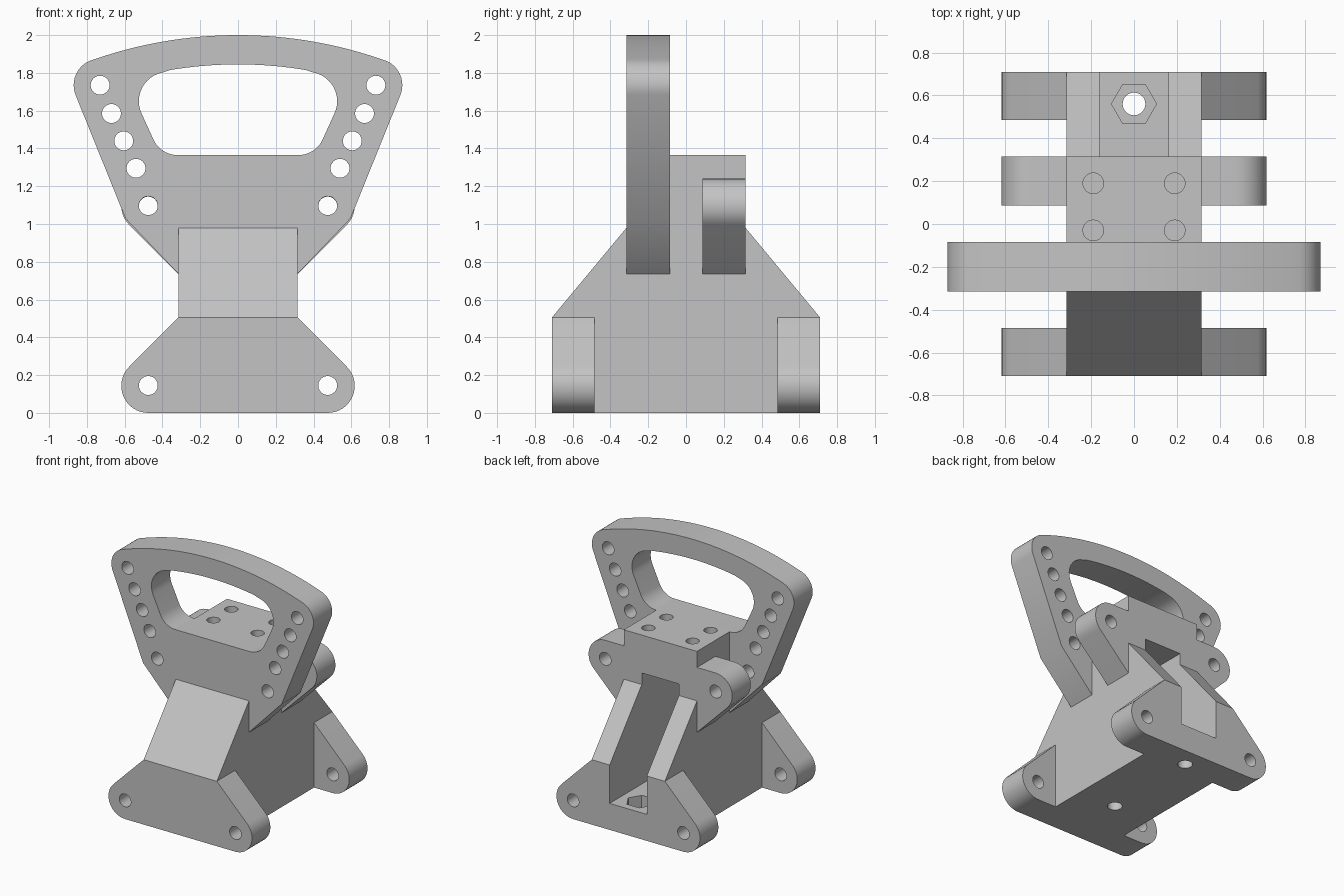
import bpy, bmesh
from math import sin, cos, radians, pi, asin
from mathutils import Matrix

cube = bpy.data.objects.get("Cube")
if cube:
    bpy.data.objects.remove(cube, do_unlink=True)

grey = bpy.data.materials.new("light grey")
grey.use_nodes = True
grey.diffuse_color = (0.55, 0.55, 0.55, 1)
grey.node_tree.nodes["Principled BSDF"].inputs["Base Color"].default_value = grey.diffuse_color

# Extrusion directions: local outline (u, v) is laid in the plane facing each axis
AXES = {
    "X": Matrix(((0, 0, 1, 0), (1, 0, 0, 0), (0, 1, 0, 0), (0, 0, 0, 1))),
    "Y": Matrix(((1, 0, 0, 0), (0, 0, 1, 0), (0, 1, 0, 0), (0, 0, 0, 1))),
    "Z": Matrix.Identity(4),
}


def arc(cx, cy, r, start, end, steps=12):
    """Points on an arc, angles in degrees."""
    angles = [radians(start + (end - start) * i / steps) for i in range(steps + 1)]
    return [(cx + r * cos(a), cy + r * sin(a)) for a in angles]


def circle(cx, cy, r, n=32):
    return arc(cx, cy, r, 0, 360, n)[:-1]


def both_sides(half):
    """Close a right-hand outline with its mirror image."""
    return half + [(-x, y) for x, y in reversed(half) if abs(x) > 1e-5]


def prism(name, loops, low, high, axis):
    """Extrude a filled outline, with any further loops as holes."""
    curve = bpy.data.curves.new(name, "CURVE")
    curve.dimensions = "2D"
    curve.fill_mode = "BOTH"
    curve.extrude = (high - low) / 2
    for loop in loops:
        spline = curve.splines.new("POLY")
        spline.points.add(len(loop) - 1)
        for point, (u, v) in zip(spline.points, loop):
            point.co = (u, v, 0, 1)
        spline.use_cyclic_u = True
    temp = bpy.data.objects.new("outline", curve)
    bpy.context.collection.objects.link(temp)
    graph = bpy.context.evaluated_depsgraph_get()
    mesh = bpy.data.meshes.new_from_object(temp.evaluated_get(graph))
    bpy.data.objects.remove(temp, do_unlink=True)
    bpy.data.curves.remove(curve)

    mesh.transform(AXES[axis] @ Matrix.Translation((0, 0, (low + high) / 2)))
    bm = bmesh.new()
    bm.from_mesh(mesh)
    bmesh.ops.remove_doubles(bm, verts=bm.verts, dist=0.0005)
    bmesh.ops.recalc_face_normals(bm, faces=bm.faces)
    bm.to_mesh(mesh)
    bm.free()
    mesh.name = name
    mesh.materials.clear()
    mesh.materials.append(grey)
    part = bpy.data.objects.new(name, mesh)
    bpy.context.collection.objects.link(part)
    return part


def select(part):
    bpy.ops.object.select_all(action="DESELECT")
    part.select_set(True)
    bpy.context.view_layer.objects.active = part


def cut(part, cutter):
    cutter.hide_render = True
    mod = part.modifiers.new("cut", "BOOLEAN")
    mod.operation = "DIFFERENCE"
    mod.solver = "EXACT"
    mod.object = cutter
    select(part)
    bpy.ops.object.modifier_apply(modifier=mod.name)
    bpy.data.objects.remove(cutter, do_unlink=True)


def finish(part):
    select(part)
    bpy.ops.object.shade_smooth_by_angle(angle=radians(30))


W = 0.315          # half width of the body
BOLT = 0.05        # bolt hole radius
DECK = 1.365       # height of the mounting deck

# Body: sloped block with a raised deck
body = prism("body", [[
    (-0.71, 0), (0.71, 0), (0.71, 0.505), (W, 0.98), (W, DECK),
    (-0.085, DECK), (-0.085, 0.98), (-W, 0.98), (-0.71, 0.505)]], -W, W, "X")

# Rear channel
channel = [(-0.3, 0.206), (0.8, 0.206), (0.8, 1.07), (-0.3, 1.07)]
cut(body, prism("channel_cutter", [channel], -0.16, 0.16, "X"))

# Floor bolt holes with hexagonal nut pockets
for y in (0.56, -0.21):
    cut(body, prism("nut_cutter", [circle(0, y, 0.105, 6)], 0.11, 0.3, "Z"))
    cut(body, prism("bolt_cutter", [circle(0, y, 0.053)], -0.1, 0.3, "Z"))

# Blind holes in the deck
for x in (-0.19, 0.19):
    for y in (-0.03, 0.19):
        cut(body, prism("deck_hole_cutter", [circle(x, y, 0.048)], 1.12, 1.5, "Z"))
finish(body)

# Side lugs: feet at front and back, and upturned ears below the deck
foot = [(W, 0)] + arc(0.475, 0.143, 0.143, -90, 45, 16) + [(W, 0.505)]
foot_hole = circle(0.475, 0.145, BOLT)
ear, ear_hole = [[(x, 1.24 - z) for x, z in loop] for loop in (foot, foot_hole)]
for name, loops, low, high in (
        ("front_feet", [foot, foot_hole], -0.71, -0.485),
        ("back_feet", [foot, foot_hole], 0.485, 0.71),
        ("rear_ears", [ear, ear_hole], 0.087, W)):
    lugs = prism(name, loops, low, high, "Y")
    lugs.modifiers.new("mirror", "MIRROR").use_mirror_merge = False
    select(lugs)
    bpy.ops.object.modifier_apply(modifier="mirror")
    finish(lugs)

# Handle plate: crowned top, rounded shoulders, tapered wings around the body
CROWN = 2.32
tilt = 90 - 19.6
outline = both_sides(
    [(W, 0.98), (W, 0.735), (0.596, 1.03)]
    + arc(0.73, 1.735, 0.14, -22, tilt)
    + arc(0, 2 - CROWN, CROWN, tilt, 90, 16)[1:])

# Grip opening follows the crown
grip = both_sides(
    arc(0.32, 1.505, 0.14, -90, -25)
    + arc(0.37, 1.65, 0.155, -25, 79)
    + arc(0, 1.845 - 2.165, 2.165, 79.4, 90, 10)[1:])

# Row of bolt holes down each side
rows = [circle(s * x, z, BOLT) for s in (-1, 1) for x, z in (
    (0.73, 1.735), (0.67, 1.585), (0.605, 1.44), (0.54, 1.295), (0.475, 1.097))]
finish(prism("handle_plate", [outline, grip] + rows, -W, -0.085, "Y"))
